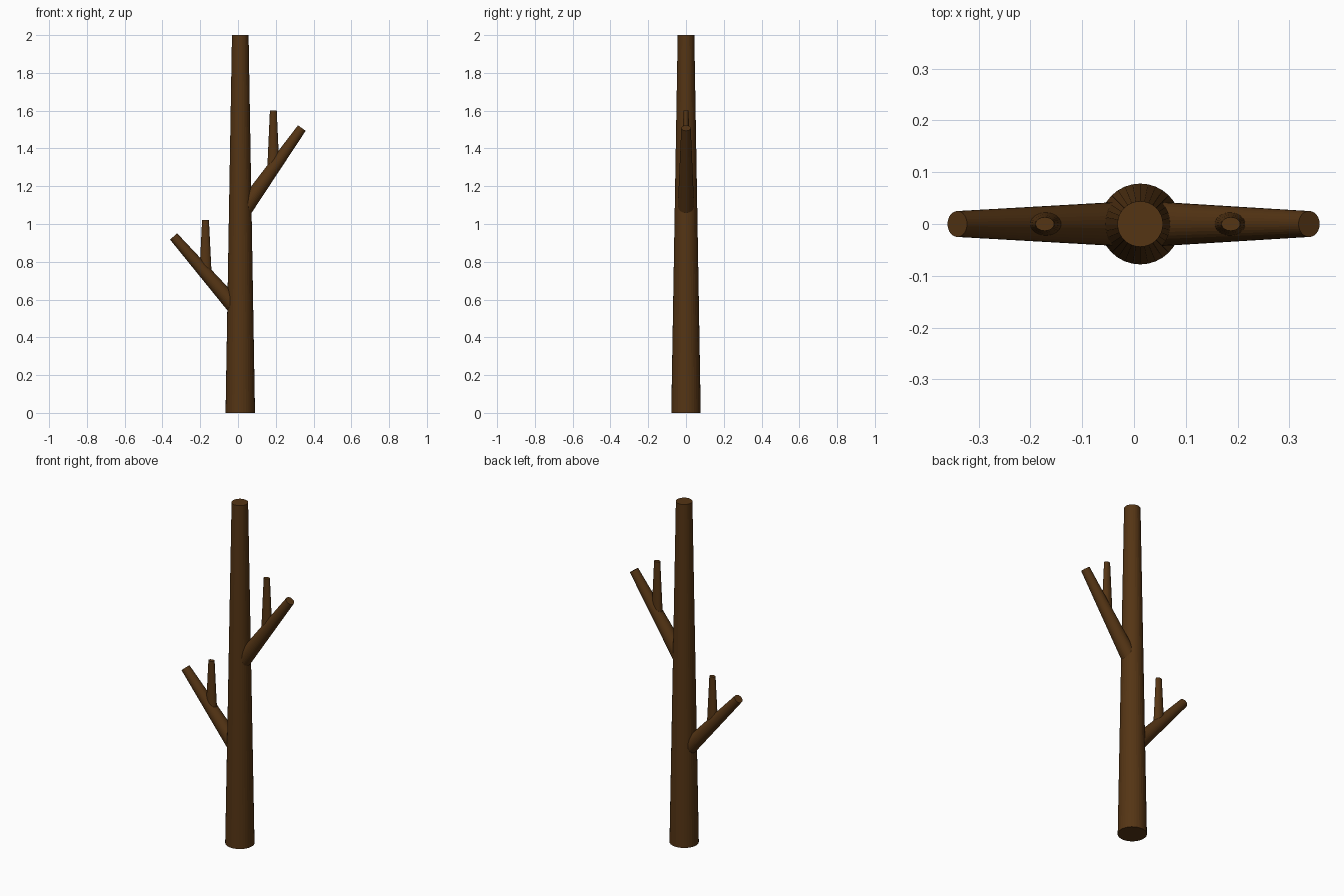
import bpy
from mathutils import Vector

if "Cube" in bpy.data.objects:
    bpy.data.objects.remove(bpy.data.objects["Cube"])

bark = bpy.data.materials.new("bark")
bark.diffuse_color = (0.09, 0.035, 0.007, 1)
bark.use_nodes = True
bark.node_tree.nodes["Principled BSDF"].inputs["Base Color"].default_value = bark.diffuse_color


def limb(name, start, end, r1, r2, sides=32, squash=1.0):
    """Tapered round limb running from start to end."""
    a, b = Vector(start), Vector(end)
    d = b - a
    bpy.ops.mesh.primitive_cone_add(vertices=sides, radius1=r1, radius2=r2,
                                    depth=d.length, location=(a + b) / 2)
    ob = bpy.context.object
    ob.name = name
    ob.rotation_euler = d.to_track_quat('Z', 'Y').to_euler()
    ob.scale.y = squash
    ob.data.materials.append(bark)
    return ob


CX = 0.012  # trunk axis

# Trunk
limb("trunk", (CX, 0, 0), (CX, 0, 2), 0.078, 0.044)

# Branches rising from the trunk axis
limb("right_branch", (CX, 0, 1.05), (0.338, 0, 1.508), 0.045, 0.025)
limb("left_branch", (CX, 0, 0.53), (-0.341, 0, 0.934), 0.045, 0.025)

# Upright oval twigs on the branches
for side, x, z0, z1 in (("right", 0.187, 1.295, 1.602), ("left", -0.172, 0.742, 1.022)):
    twig = limb(side + "_twig", (x, 0, z0), (x, 0, z1), 0.032, 0.018)
    # vertical limbs may be rolled by the tracking, so keep them upright
    twig.rotation_euler = (0, 0, 0)
    twig.scale = (1, 0.73, 1)
